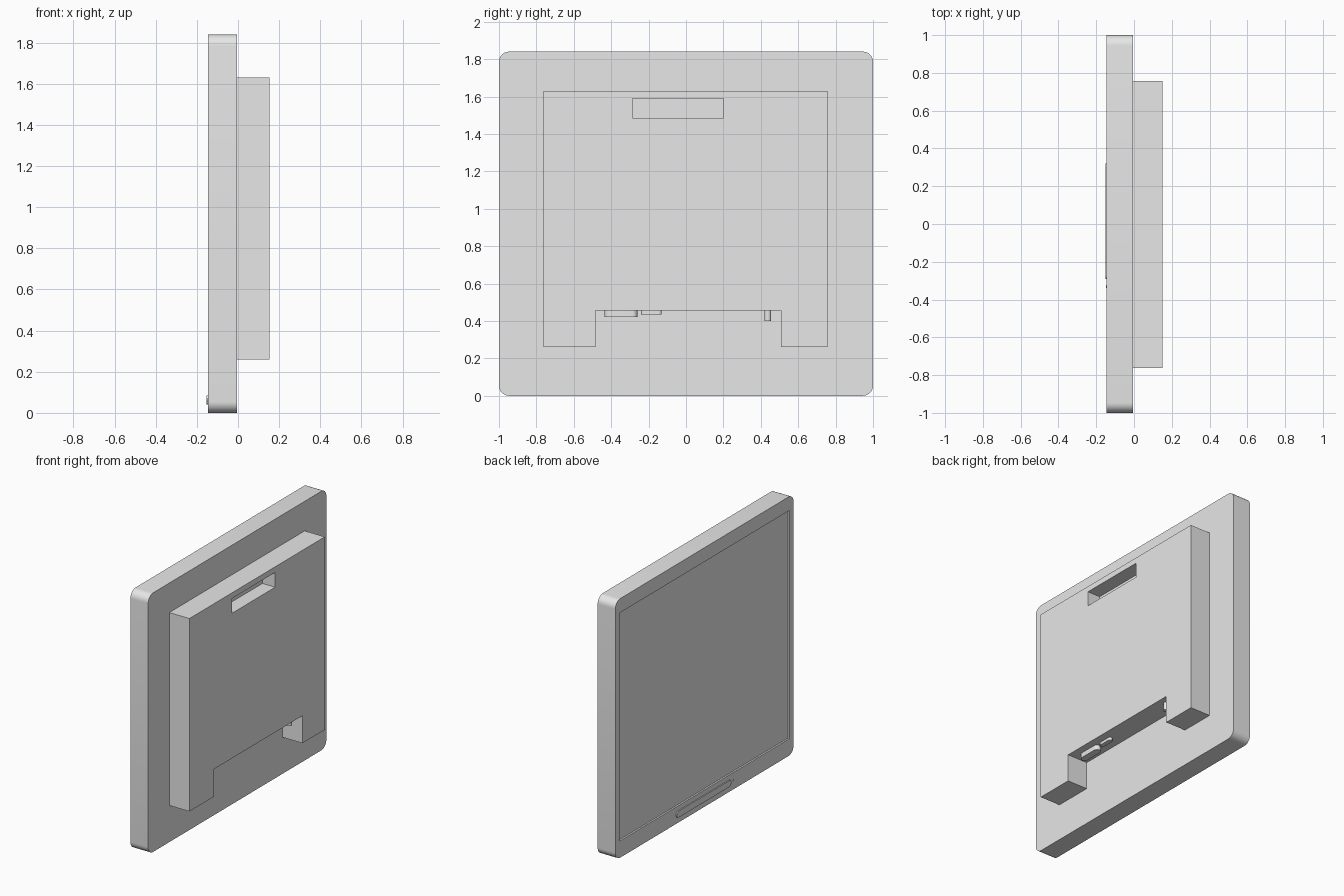
import bpy, bmesh, math
from mathutils import Vector

if "Cube" in bpy.data.objects:
    bpy.data.objects.remove(bpy.data.objects["Cube"], do_unlink=True)

GREY = (0.8, 0.8, 0.8, 1)
grey = bpy.data.materials.new("plain grey")
grey.use_nodes = True
grey.diffuse_color = GREY
grey.node_tree.nodes["Principled BSDF"].inputs["Base Color"].default_value = GREY


def rounded(a0, a1, b0, b1, r, steps=8):
    """Outline of a rounded rectangle, counter-clockwise."""
    pts = []
    corners = [(a1 - r, b1 - r), (a0 + r, b1 - r), (a0 + r, b0 + r), (a1 - r, b0 + r)]
    for i, (ca, cb) in enumerate(corners):
        for k in range(steps + 1):
            t = math.pi / 2 * (i + k / steps)
            pts.append((ca + r * math.cos(t), cb + r * math.sin(t)))
    return pts


def extrude(name, outline, axis, start, end):
    """Solid made by pushing a flat outline along x (y,z points) or z (x,y points)."""
    bm = bmesh.new()
    place = (lambda a, b: (start, a, b)) if axis == "x" else (lambda a, b: (a, b, start))
    face = bm.faces.new([bm.verts.new(place(a, b)) for a, b in outline])
    new = bmesh.ops.extrude_face_region(bm, geom=[face])["geom"]
    push = Vector((1, 0, 0) if axis == "x" else (0, 0, 1)) * (end - start)
    bmesh.ops.translate(bm, vec=push, verts=[v for v in new if isinstance(v, bmesh.types.BMVert)])
    bmesh.ops.remove_doubles(bm, verts=bm.verts, dist=0.0001)
    bmesh.ops.recalc_face_normals(bm, faces=bm.faces)
    mesh = bpy.data.meshes.new(name)
    bm.to_mesh(mesh)
    bm.free()
    mesh.materials.append(grey)
    obj = bpy.data.objects.new(name, mesh)
    bpy.context.collection.objects.link(obj)
    return obj


def smooth(obj):
    bpy.ops.object.select_all(action="DESELECT")
    obj.select_set(True)
    bpy.context.view_layer.objects.active = obj
    bpy.ops.object.shade_smooth_by_angle(angle=math.radians(35))


def rectangle(a0, a1, b0, b1):
    return [(a0, b0), (a1, b0), (a1, b1), (a0, b1)]


def cut(obj, name, outline, start, end):
    """Sink a pocket into a solid."""
    cutter = extrude(name, outline, "x", start, end)
    cutter.hide_render = True
    mod = obj.modifiers.new(name, "BOOLEAN")
    mod.operation = "DIFFERENCE"
    mod.solver = "EXACT"
    mod.object = cutter
    bpy.context.view_layer.objects.active = obj
    bpy.ops.object.modifier_apply(modifier=mod.name)
    bpy.data.objects.remove(cutter, do_unlink=True)


FRONT, JOIN, REAR = -0.145, -0.006, 0.152

# Display panel with a shallow sunken screen
panel = extrude("display_panel", rounded(-1, 1, 0, 1.84, 0.055), "x", FRONT, JOIN)
cut(panel, "screen_recess", rectangle(-0.955, 0.955, 0.12, 1.74), FRONT - 0.1, FRONT + 0.012)
smooth(panel)

# Rear housing with a cable notch at the bottom and a grip pocket at the top
housing = extrude("rear_housing", [
    (-0.762, 0.26), (-0.485, 0.26), (-0.485, 0.455), (0.507, 0.455),
    (0.507, 0.26), (0.757, 0.26), (0.757, 1.63), (-0.762, 1.63)], "x", JOIN, REAR)
cut(housing, "grip_pocket", rectangle(-0.285, 0.2, 1.485, 1.59), REAR - 0.1, REAR + 0.1)

# Raised strip and indicator light under the screen
for name, y0, y1, z0, z1 in [("front_strip", -0.292, 0.32, 0.04, 0.085),
                             ("indicator_light", -0.34, -0.322, 0.054, 0.072)]:
    depth = 0.007 if name == "front_strip" else 0.003
    smooth(extrude(name, rounded(y0, y1, z0, z1, (z1 - z0) / 2), "x", FRONT - depth, FRONT))

# Connectors hanging from the roof of the notch
for name, x, half, y0, y1, bottom in [("large_port", 0.075, 0.025, -0.435, -0.26, 0.42),
                                      ("small_port", 0.08, 0.016, -0.24, -0.13, 0.435),
                                      ("power_jack", 0.095, 0.0175, 0.42, 0.455, 0.40)]:
    smooth(extrude(name, rounded(x - half, x + half, y0, y1, half), "z", bottom, 0.456))
